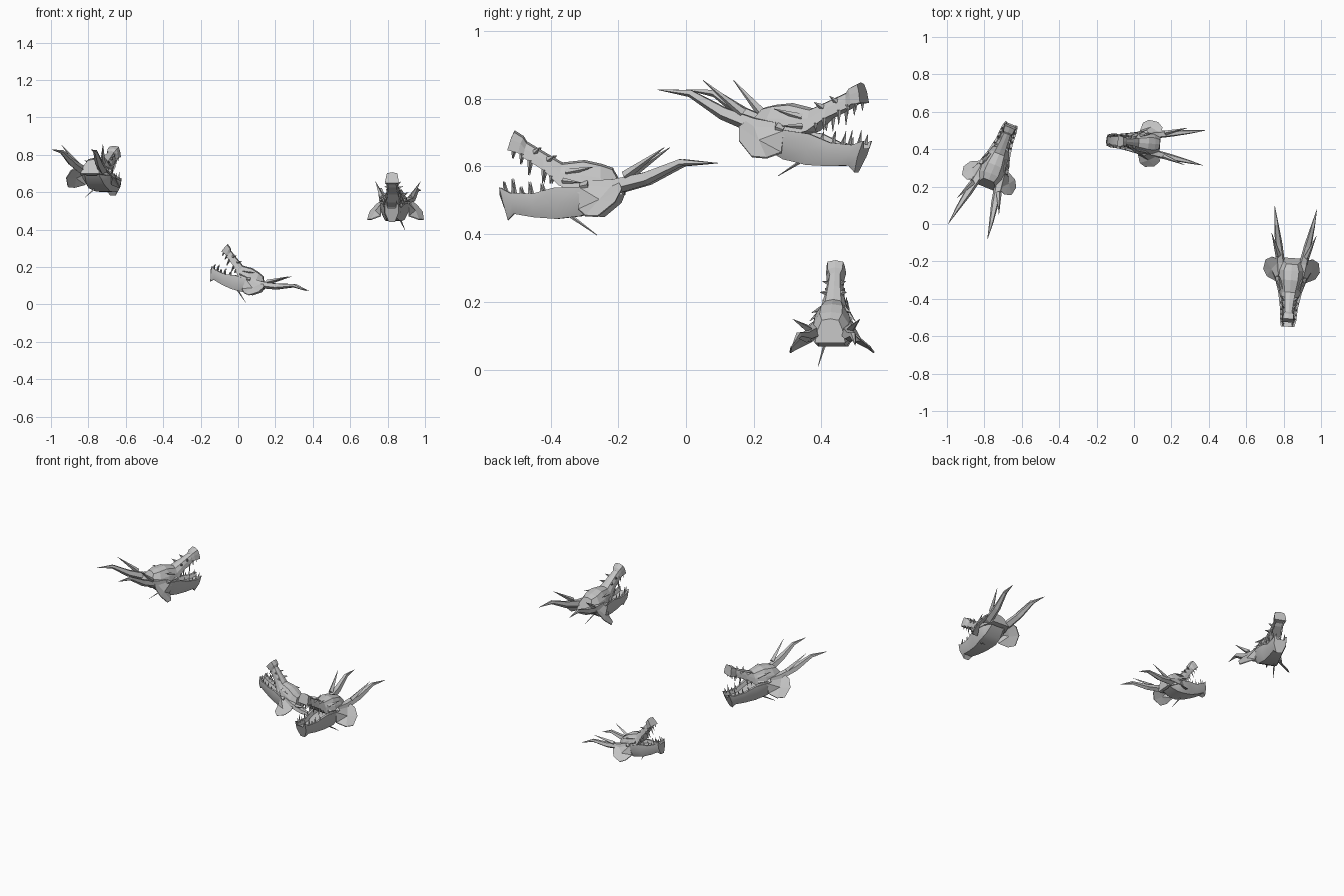
import bpy, bmesh
from math import radians, cos, sin, pi
from mathutils import Vector, Matrix

cube = bpy.data.objects.get("Cube")
if cube:
    bpy.data.objects.remove(cube, do_unlink=True)

# One plain grey for everything
bone = bpy.data.materials.new("bone grey")
bone.use_nodes = True
grey = (0.55, 0.55, 0.55, 1)
bone.diffuse_color = grey
bone.node_tree.nodes["Principled BSDF"].inputs["Base Color"].default_value = grey


def loft(bm, rings):
    rows = [[bm.verts.new(p) for p in r] for r in rings]
    n = len(rows[0])
    for a, b in zip(rows, rows[1:]):
        for i in range(n):
            j = (i + 1) % n
            bm.faces.new((a[i], a[j], b[j], b[i]))
    bm.faces.new(rows[0])
    bm.faces.new(rows[-1])


def tube(bm, path, radii, sides=4):
    # Tapered faceted tube along a path
    pts = [Vector(p) for p in path]
    rings = []
    for i, p in enumerate(pts):
        d = (pts[min(i + 1, len(pts) - 1)] - pts[max(i - 1, 0)]).normalized()
        u = d.cross(Vector((1, 0.1, 0))).normalized()
        v = d.cross(u)
        rings.append([p + radii[i] * (u * cos(2 * pi * k / sides) + v * sin(2 * pi * k / sides))
                      for k in range(sides)])
    loft(bm, rings)


def spike(bm, root, tip, r):
    for s in (1, -1):
        tube(bm, [(s * root[0], *root[1:]), (s * tip[0], *tip[1:])], [r, 0.0008])


def finish(bm, name):
    bmesh.ops.recalc_face_normals(bm, faces=bm.faces)
    me = bpy.data.meshes.new(name)
    bm.to_mesh(me)
    bm.free()
    me.materials.append(bone)
    return me


parts = {}

# Skull with upper jaw: top y, top z, bottom y, bottom z, top half width, bottom half width
bm = bmesh.new()
skull = [(-.257, .157, -.276, .098, .028, .036), (-.230, .140, -.245, .090, .026, .032),
         (-.220, .124, -.230, .076, .018, .028), (-.170, .094, -.168, .038, .022, .038),
         (-.115, .062, -.124, -.005, .028, .055), (-.050, .069, -.060, -.030, .038, .076),
         (.000, .058, .005, -.036, .040, .076), (.035, .046, .068, -.034, .030, .054)]
rings = []
for yt, zt, yb, zb, wt, wb in skull:
    ym, zm = (yt + yb) / 2, zb + (zt - zb) * 0.55
    wm = wt * 0.4 + wb * 0.6
    half = [(wb, yb, zb), (wm, ym, zm), (wt, yt, zt - .006)]
    rings.append(half + [(0, yt, zt)] + [(-x, y, z) for x, y, z in reversed(half)])
loft(bm, rings)
parts["skull"] = finish(bm, "skull")

# Lower jaw with a sunken mouth floor and a shield-shaped beak tip
bm = bmesh.new()
jaw = [(-.300, -.012, -.276, -.109, .036, .016), (-.268, -.028, -.258, -.090, .044, .028),
       (-.200, -.030, -.200, -.100, .048, .034), (-.135, -.012, -.130, -.105, .060, .042),
       (-.060, -.010, -.060, -.097, .075, .054), (.000, -.020, -.015, -.080, .070, .050),
       (.040, -.018, .030, -.042, .050, .042)]
rings = []
for yt, zt, yb, zb, wt, wb in jaw:
    half = [(wb, yb, zb), (wt, (yt + yb) / 2, (zt + zb) / 2), (wt, yt, zt),
            (wt * .75, yt, zt), (wt * .6, yt, zt - .022)]
    rings.append(half + [(-x, y, z) for x, y, z in reversed(half)])
loft(bm, rings)
parts["jaw"] = finish(bm, "jaw")
parts["jaw"].shade_smooth()
parts["jaw"].set_sharp_from_angle(angle=radians(30))

# Long swept horns
bm = bmesh.new()
for s in (1, -1):
    tube(bm, [(s * .058, -.03, -.004), (s * .062, .04, -.008), (s * .078, .136, .016),
              (s * .097, .24, .062), (s * .113, .338, .060)],
         [.016, .025, .021, .012, .0008], 5)
parts["horns"] = finish(bm, "horns")

# Cheek fins flaring out from the jaw hinge
bm = bmesh.new()
fin = [(.074, -.060, -.012), (.066, .052, .014), (.110, .068, -.015), (.143, .050, -.054),
       (.152, .000, -.095), (.130, -.038, -.094), (.078, -.062, -.075)]
for s in (1, -1):
    rim = [Vector((s * x, y, z)) for x, y, z in fin]
    mid = sum(rim, Vector()) / len(rim)
    shift = Vector((s * .004, 0, .004))
    loft(bm, [[p * .02 + mid * .98 for p in rim], rim,
              [p - shift for p in rim], [p * .02 + mid * .98 - shift for p in rim]])
parts["cheek_fins"] = finish(bm, "cheek_fins")

# Spikes branching off the horns, brow, snout sides, and the single chin barb
bm = bmesh.new()
spike(bm, (.076, .075, .022), (.120, .195, .106), .015)
spike(bm, (.042, -.10, .032), (.070, -.020, .048), .012)
spike(bm, (.056, -.11, .008), (.082, -.055, .002), .009)
spike(bm, (.022, -.195, .092), (.042, -.180, .106), .009)
spike(bm, (.026, -.155, .070), (.048, -.135, .082), .010)
tube(bm, [(.030, -.095, -.092), (.052, -.009, -.153)], [.006, .0008])
parts["spikes"] = finish(bm, "spikes")

# Teeth: y, gum z, half spacing, length
bm = bmesh.new()
upper = [(-.258, .096, .026, .022), (-.234, .082, .026, .026), (-.210, .062, .029, .038),
         (-.168, .034, .036, .034), (-.145, .016, .042, .018)]
lower = [(-.284, -.018, .026, .024), (-.258, -.030, .036, .045), (-.234, -.031, .038, .022),
         (-.208, -.030, .040, .036), (-.172, -.022, .046, .022)]
for row, way in ((upper, -1), (lower, 1)):
    for y, z, x, length in row:
        spike(bm, (x, y, z - way * .006), (x, y - .004, z + way * length), .007)
parts["teeth"] = finish(bm, "teeth")

# Eyes slanting downward beneath the brow
bm = bmesh.new()
for s in (1, -1):
    bmesh.ops.create_cube(bm, size=1, matrix=Matrix.Translation((s * .068, -.046, -.006))
                          @ Matrix.Rotation(s * radians(35), 4, 'Y')
                          @ Matrix.Rotation(radians(15), 4, 'X')
                          @ Matrix.Diagonal((.022, .024, .016, 1)))
parts["eyes"] = finish(bm, "eyes")

# Place the three heads: location, heading, pitch, size
heads = {"left": ((.842, -.25, .55), -4, 0, 1.0),
         "middle": ((.097, .429, .125), -94.5, -21, .83),
         "right": ((-.766, .262, .725), 158, 7.2, 1.0)}
for head, (loc, heading, pitch, size) in heads.items():
    mat = (Matrix.Translation(loc) @ Matrix.Rotation(radians(heading), 4, 'Z')
           @ Matrix.Rotation(radians(pitch), 4, 'X') @ Matrix.Scale(size, 4))
    for name, me in parts.items():
        ob = bpy.data.objects.new(head + "_head_" + name, me)
        bpy.context.collection.objects.link(ob)
        ob.matrix_world = mat
